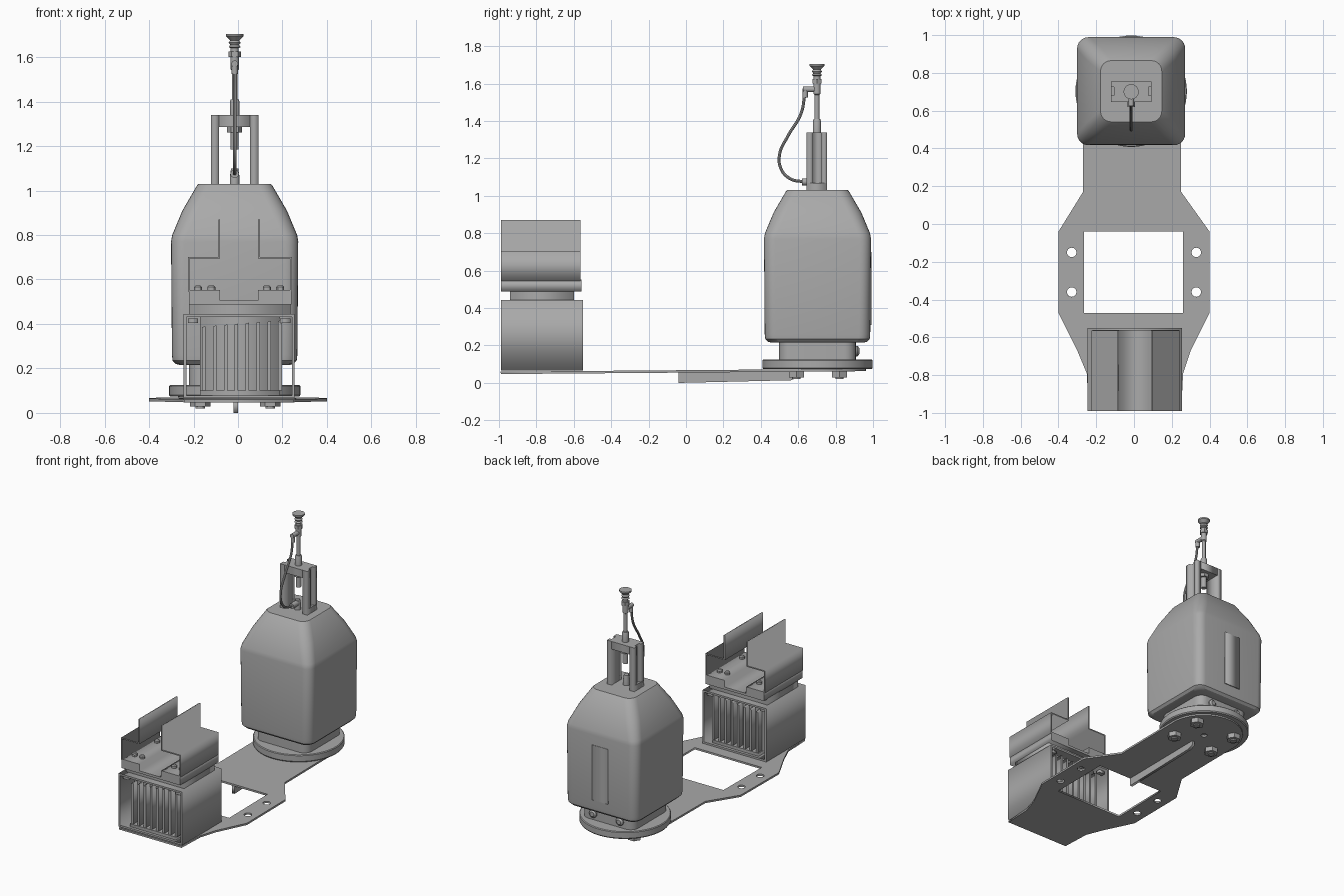
import bpy, bmesh, math
from mathutils import Matrix, Vector

if "Cube" in bpy.data.objects:
    bpy.data.objects.remove(bpy.data.objects["Cube"])

grey = bpy.data.materials.new("plain_grey")
grey.use_nodes = True
grey.diffuse_color = (0.4, 0.4, 0.4, 1)
grey.node_tree.nodes["Principled BSDF"].inputs["Base Color"].default_value = (0.4, 0.4, 0.4, 1)

CX, CY = -0.015, 0.703   # axis of the vessel


def add_object(name, mesh, smooth=False):
    ob = bpy.data.objects.new(name, mesh)
    bpy.context.collection.objects.link(ob)
    mesh.materials.clear()
    mesh.materials.append(grey)
    if smooth:
        bpy.ops.object.select_all(action='DESELECT')
        ob.select_set(True)
        bpy.context.view_layer.objects.active = ob
        bpy.ops.object.shade_smooth_by_angle()
    return ob


def extrude(name, loops, axis, lo, hi):
    """Extrude closed 2D loops (first outline, then holes) along an axis."""
    cu = bpy.data.curves.new(name, 'CURVE')
    cu.dimensions, cu.fill_mode, cu.extrude = '2D', 'BOTH', (hi - lo) / 2
    for loop in loops:
        sp = cu.splines.new('POLY')
        sp.points.add(len(loop) - 1)
        for p, (u, v) in zip(sp.points, loop):
            p.co = (u, v, 0, 1)
        sp.use_cyclic_u = True
    tmp = bpy.data.objects.new(name + "_tmp", cu)
    mesh = bpy.data.meshes.new_from_object(tmp)
    bpy.data.objects.remove(tmp)
    turn = {'z': Matrix.Identity(4),
            'y': Matrix.Rotation(math.pi / 2, 4, 'X'),
            'x': Matrix(((0, 0, 1, 0), (1, 0, 0, 0), (0, 1, 0, 0), (0, 0, 0, 1)))}[axis]
    shift = Vector([(lo + hi) / 2 if a == axis else 0 for a in "xyz"])
    mesh.transform(Matrix.Translation(shift) @ turn)
    bm = bmesh.new()
    bm.from_mesh(mesh)
    bmesh.ops.remove_doubles(bm, verts=bm.verts, dist=1e-5)
    bmesh.ops.recalc_face_normals(bm, faces=bm.faces)
    bm.to_mesh(mesh)
    bm.free()
    mesh.name = name
    return add_object(name, mesh)


def rect(x0, x1, y0, y1):
    return [(x0, y0), (x1, y0), (x1, y1), (x0, y1)]


def box(name, x0, x1, y0, y1, z0, z1):
    return extrude(name, [rect(x0, x1, y0, y1)], 'z', z0, z1)


def circle(cx, cy, r, n=24, start=0.0, sweep=2 * math.pi):
    return [(cx + r * math.cos(start + sweep * i / n), cy + r * math.sin(start + sweep * i / n))
            for i in range(n)]


def rounded_square(h, r, n=6):
    pts = []
    for k, (sx, sy) in enumerate([(1, 1), (-1, 1), (-1, -1), (1, -1)]):
        for i in range(n + 1):
            a = (k + i / n) * math.pi / 2
            pts.append((sx * (h - r) + r * math.cos(a), sy * (h - r) + r * math.sin(a)))
    return pts


def loft(name, rings, place=Matrix.Identity(4)):
    """Skin a stack of (2D loop, height) rings and cap both ends."""
    bm = bmesh.new()
    rows = [[bm.verts.new((x, y, z)) for x, y in loop] for loop, z in rings]
    n = len(rows[0])
    for a, b in zip(rows, rows[1:]):
        for i in range(n):
            j = (i + 1) % n
            bm.faces.new((a[i], a[j], b[j], b[i]))
    bm.faces.new(rows[0][::-1])
    bm.faces.new(rows[-1])
    bmesh.ops.transform(bm, matrix=place, verts=bm.verts)
    mesh = bpy.data.meshes.new(name)
    bm.to_mesh(mesh)
    bm.free()
    return add_object(name, mesh, True)


def lathe(name, profile, place, n=24):
    return loft(name, [(circle(0, 0, r, n), z) for r, z in profile], place)


def at(x, y, z=0):
    return Matrix.Translation((x, y, z))


# Base plate with window, mounting holes and a rounded rear end, slightly inclined
left = [(-0.24, -0.99), (-0.25, -0.79), (-0.30, -0.67), (-0.40, -0.47), (-0.40, -0.04), (-0.27, 0.17)]
right = [(0.25, 0.17), (0.40, -0.04), (0.40, -0.47), (0.30, -0.67), (0.26, -0.79), (0.25, -0.99)]
rear = circle(-0.01, CY, 0.26, 24, math.pi, -math.pi) + [(0.25, CY)]
holes = [circle(x, y, 0.025) for x in (-0.33, 0.33) for y in (-0.15, -0.36)]
plate = extrude("base_plate", [left + rear + right, rect(-0.265, 0.26, -0.47, -0.04),
                               circle(CX, CY, 0.02)] + holes, 'z', 0.055, 0.068)
plate.rotation_euler.x = 0.008

# Stiffening rib and hexagonal nuts underneath
extrude("under_rib", [[(-0.04, 0.0), (0.56, 0.014), (0.60, 0.03), (0.60, 0.064), (-0.04, 0.058)]],
        'x', -0.02, 0.0)
for x in (-0.17, 0.145):
    for y in (0.59, 0.82):
        lathe("under_nut", [(0.046, 0.028), (0.046, 0.066)], at(x, y), 6)
        lathe("under_bolt_end", [(0.022, 0.02), (0.022, 0.03)], at(x, y), 12)

# Round foot, neck and rear neck bolts
lathe("foot_disc", [(0.29, 0.073), (0.295, 0.08), (0.295, 0.12), (0.29, 0.125)], at(CX, CY), 64)
loft("neck", [(rounded_square(0.205, 0.06), z) for z in (0.12, 0.23)], at(CX, CY))
for x in (-0.12, 0.09):
    lathe("neck_bolt", [(0.028, 0), (0.028, 0.012), (0.016, 0.022)],
          at(x, 0.905, 0.17) @ Matrix.Rotation(-math.pi / 2, 4, 'X'), 16)

# Vessel body: rounded square with tapered shoulders
body = [(0.245, 0.05, 0.215), (0.265, 0.06, 0.22), (0.279, 0.06, 0.235), (0.282, 0.06, 0.26),
        (0.286, 0.06, 0.77), (0.281, 0.065, 0.80), (0.235, 0.07, 0.91), (0.168, 0.06, 1.025),
        (0.162, 0.055, 1.03)]
loft("vessel", [(rounded_square(h, r), z) for h, r, z in body], at(CX, CY))
box("rear_label_plate", -0.08, 0.045, 0.983, 0.991, 0.31, 0.70)

# Top frame: two grooved legs and a cross bar
def leg_section(x_in, x_out):
    d = 0.016 if x_out < x_in else -0.016
    return [(x_in, 0.645), (x_out, 0.645), (x_out, 0.68), (x_out + d, 0.68),
            (x_out + d, 0.725), (x_out, 0.725), (x_out, 0.755), (x_in, 0.755)]

for x_in, x_out in ((-0.085, -0.122), (0.055, 0.092)):
    extrude("frame_leg", [leg_section(x_in, x_out)], 'z', 1.07, 1.34)
    box("frame_leg_foot", *sorted((x_in, x_out)), 0.645, 0.755, 1.025, 1.07)
box("frame_bar", -0.085, 0.055, 0.645, 0.755, 1.285, 1.34)

# Plunger with bellows suction cup
axis = at(CX, 0.70)
lathe("plunger_lower", [(0.018, 1.185), (0.018, 1.262)], axis)
lathe("plunger_lower_nut", [(0.034, 1.262), (0.034, 1.288)], axis, 6)
lathe("plunger_collar", [(0.022, 1.335), (0.022, 1.40), (0.018, 1.41)], axis)
lathe("plunger_rod", [(0.013, 1.40), (0.013, 1.54), (0.019, 1.545), (0.019, 1.60)], axis)
lathe("plunger_nut", [(0.028, 1.60), (0.028, 1.625)], axis, 6)
lathe("suction_cup", [(0.018, 1.62), (0.018, 1.64), (0.027, 1.645), (0.02, 1.655), (0.027, 1.665),
                      (0.02, 1.675), (0.04, 1.695), (0.04, 1.705)], axis)

# Air hose with its two elbow fittings
cu = bpy.data.curves.new("hose", 'CURVE')
cu.dimensions, cu.bevel_depth, cu.bevel_resolution, cu.resolution_u = '3D', 0.008, 2, 8
path = [(0.635, 1.54), (0.615, 1.44), (0.545, 1.32), (0.50, 1.22), (0.51, 1.14), (0.56, 1.09), (0.63, 1.075)]
sp = cu.splines.new('BEZIER')
sp.bezier_points.add(len(path) - 1)
for p, (y, z) in zip(sp.bezier_points, path):
    p.co = (CX, y, z)
    p.handle_left_type = p.handle_right_type = 'AUTO'
tmp = bpy.data.objects.new("hose_tmp", cu)
hose = bpy.data.meshes.new_from_object(tmp)
bpy.data.objects.remove(tmp)
add_object("hose", hose, True)
along_y = Matrix.Rotation(-math.pi / 2, 4, 'X')
lathe("upper_fitting_drop", [(0.014, 0), (0.014, 0.05)], at(CX, 0.637, 1.525), 16)
lathe("upper_fitting_arm", [(0.015, 0), (0.015, 0.075)], at(CX, 0.625, 1.57) @ along_y, 16)
lathe("lower_fitting_arm", [(0.019, 0), (0.019, 0.07)], at(CX, 0.62, 1.075) @ along_y, 16)
lathe("lower_fitting_post", [(0.022, 1.025), (0.022, 1.06), (0.016, 1.10)], at(CX, 0.69), 16)

# Open-ended front housing
extrude("housing", [rect(-0.245, 0.255, 0.066, 0.444), rect(-0.232, 0.242, 0.079, 0.431)],
        'y', -0.99, -0.55)

# Finned block inside the housing
box("fin_core", -0.17, 0.19, -0.92, -0.62, 0.079, 0.435)
box("fin_base", -0.17, 0.19, -0.97, -0.57, 0.079, 0.10)
for i in range(8):
    x = -0.162 + i * 0.049
    extrude("fin", [[(x, 0.10), (x + 0.016, 0.10), (x + 0.016, 0.39 + 0.004 * i), (x, 0.385 + 0.004 * i)]],
            'y', -0.965, -0.575)
for x in (-0.225, 0.19):
    for y in (-0.97, -0.60):
        box("corner_lug", x, x + 0.045, y, y + 0.03, 0.405, 0.425)

# Stepped carrier on top of the housing
box("carrier_slab", -0.22, 0.235, -0.94, -0.60, 0.44, 0.492)
extrude("carrier", [[(-0.22, 0.488), (0.24, 0.488), (0.24, 0.552), (0.09, 0.552), (0.09, 0.505),
                     (-0.08, 0.505), (-0.08, 0.552), (-0.22, 0.552)]], 'y', -0.99, -0.56)
for x in (-0.18, -0.12, 0.13, 0.19):
    for y in (-0.90, -0.65):
        lathe("carrier_screw", [(0.018, 0.55), (0.018, 0.566), (0.012, 0.572)], at(x, y), 12)

# Folded sheet brackets: outer wall, shelf and upright blade
for outer, inner, s in ((-0.225, -0.08, 1), (0.242, 0.09, -1)):
    t = 0.008
    extrude("folded_bracket", [[(outer, 0.545), (outer, 0.702), (inner - s * t, 0.702), (inner - s * t, 0.87),
                                (inner, 0.87), (inner, 0.702 - t), (outer + s * t, 0.702 - t),
                                (outer + s * t, 0.545)]], 'y', -0.99, -0.563)
